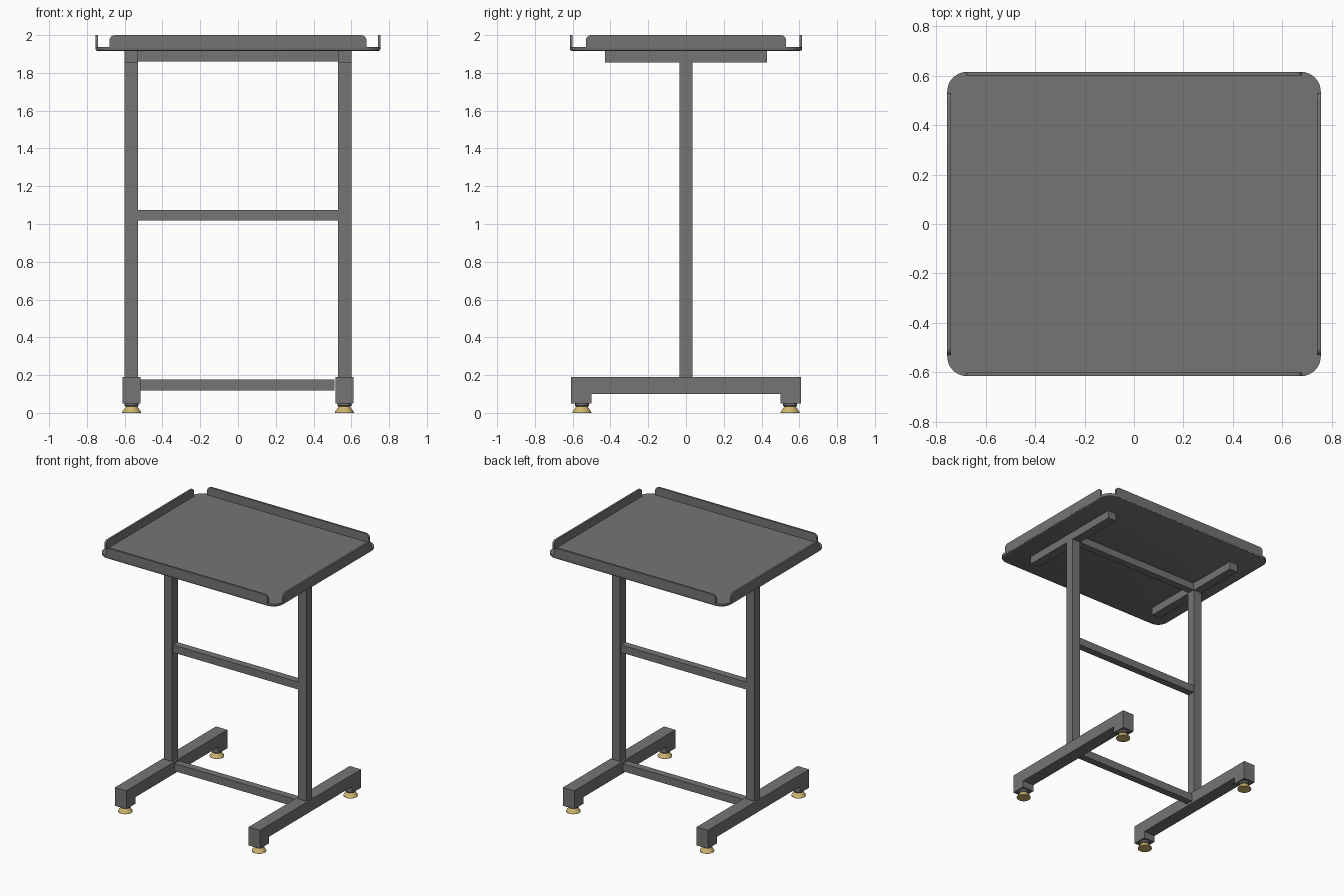
import bpy, bmesh, math

if "Cube" in bpy.data.objects:
    bpy.data.objects.remove(bpy.data.objects["Cube"])

def material(name, rgb):
    m = bpy.data.materials.new(name)
    m.diffuse_color = (*rgb, 1)
    m.use_nodes = True
    m.node_tree.nodes["Principled BSDF"].inputs["Base Color"].default_value = m.diffuse_color
    return m

GREY = material("warm_grey_steel", (0.18, 0.174, 0.172))
BRASS = material("brass", (0.62, 0.46, 0.16))

def finish(name, bm, mat, smooth=False):
    bmesh.ops.recalc_face_normals(bm, faces=bm.faces)
    me = bpy.data.meshes.new(name)
    bm.to_mesh(me)
    bm.free()
    me.materials.append(mat)
    ob = bpy.data.objects.new(name, me)
    bpy.context.collection.objects.link(ob)
    if smooth:
        bpy.ops.object.select_all(action='DESELECT')
        ob.select_set(True)
        bpy.context.view_layer.objects.active = ob
        bpy.ops.object.shade_smooth_by_angle(angle=math.radians(30))
    return ob

def loft(name, rings, mat, smooth=False):
    """Skin a stack of equal-length closed rings and cap both ends."""
    bm = bmesh.new()
    vs = [[bm.verts.new(p) for p in r] for r in rings]
    n = len(rings[0])
    for a, b in zip(vs, vs[1:]):
        for i in range(n):
            j = (i + 1) % n
            bm.faces.new((a[i], a[j], b[j], b[i]))
    bm.faces.new(vs[0])
    bm.faces.new(vs[-1])
    return finish(name, bm, mat, smooth)

def box(name, x0, x1, y0, y1, z0, z1):
    rings = [[(x0, y0, z), (x1, y0, z), (x1, y1, z), (x0, y1, z)] for z in (z0, z1)]
    return loft(name, rings, GREY)

def lathe(name, x, y, profile, mat, n=32):
    rings = [[(x + r * math.cos(2 * math.pi * i / n), y + r * math.sin(2 * math.pi * i / n), z)
              for i in range(n)] for r, z in profile]
    return loft(name, rings, mat, True)

def rounded_rect(hx, hy, r, z, n=8):
    pts = []
    for k, (sx, sy) in enumerate([(1, 1), (-1, 1), (-1, -1), (1, -1)]):
        for i in range(n + 1):
            a = math.pi / 2 * (k + i / n)
            pts.append((sx * (hx - r) + r * math.cos(a), sy * (hy - r) + r * math.sin(a), z))
    return pts

# Tray floor with softened lower edge
HX, HY = 0.755, 0.615
loft("tray_floor", [rounded_rect(HX - d, HY - d, 0.08 - d, z)
                    for d, z in ((0.014, 1.915), (0.004, 1.919), (0, 1.926), (0, 1.938))], GREY, True)

# Upturned tray rims with rounded top corners
def rim(name, half, axis, inner, outer):
    r, z0, z1 = 0.028, 1.925, 2.0
    arc = [(half - r + r * math.cos(math.pi / 2 * i / 6), z1 - r + r * math.sin(math.pi / 2 * i / 6))
           for i in range(7)]
    prof = [(-half, z0), (half, z0)] + arc + [(-u, z) for u, z in reversed(arc)]
    rings = [[(u, d, z) if axis == 'x' else (d, u, z) for u, z in prof] for d in (inner, outer)]
    loft(name, rings, GREY, True)

for s, fb, lr in ((-1, "front", "left"), (1, "back", "right")):
    rim(fb + "_rim", 0.68, 'x', s * (HY - 0.015), s * HY)
    rim(lr + "_rim", 0.53, 'y', s * (HX - 0.015), s * HX)

# Side frames: top support, post, base leg, levelling feet
for s, side in ((-1, "left"), (1, "right")):
    xa, xb = sorted((s * 0.53, s * 0.60))
    box(side + "_tray_support", xa, xb, -0.43, 0.43, 1.855, 1.915)
    box(side + "_post", xa, xb, -0.035, 0.035, 0.19, 1.855)
    prof = [(-0.608, 0.05), (-0.50, 0.05), (-0.50, 0.10), (0.50, 0.10),
            (0.50, 0.05), (0.608, 0.05), (0.608, 0.19), (-0.608, 0.19)]
    loft(side + "_base_leg", [[(s * x, y, z) for y, z in prof] for x in (0.515, 0.611)], GREY)
    for t, end in ((-1, "front"), (1, "back")):
        x, y = s * 0.563, t * 0.551
        lathe(f"{side}_{end}_foot_collar", x, y, [(0.032, 0.034), (0.037, 0.038), (0.037, 0.05)], GREY)
        lathe(f"{side}_{end}_foot", x, y, [(0.05, 0), (0.05, 0.005), (0.028, 0.037)], BRASS)

# Cross bars
box("top_crossbar", -0.53, 0.53, -0.0275, 0.0275, 1.86, 1.915)
box("middle_crossbar", -0.53, 0.53, -0.0275, 0.0275, 1.018, 1.075)
box("bottom_crossbar", -0.515, 0.51, -0.0275, 0.0275, 0.118, 0.176)
